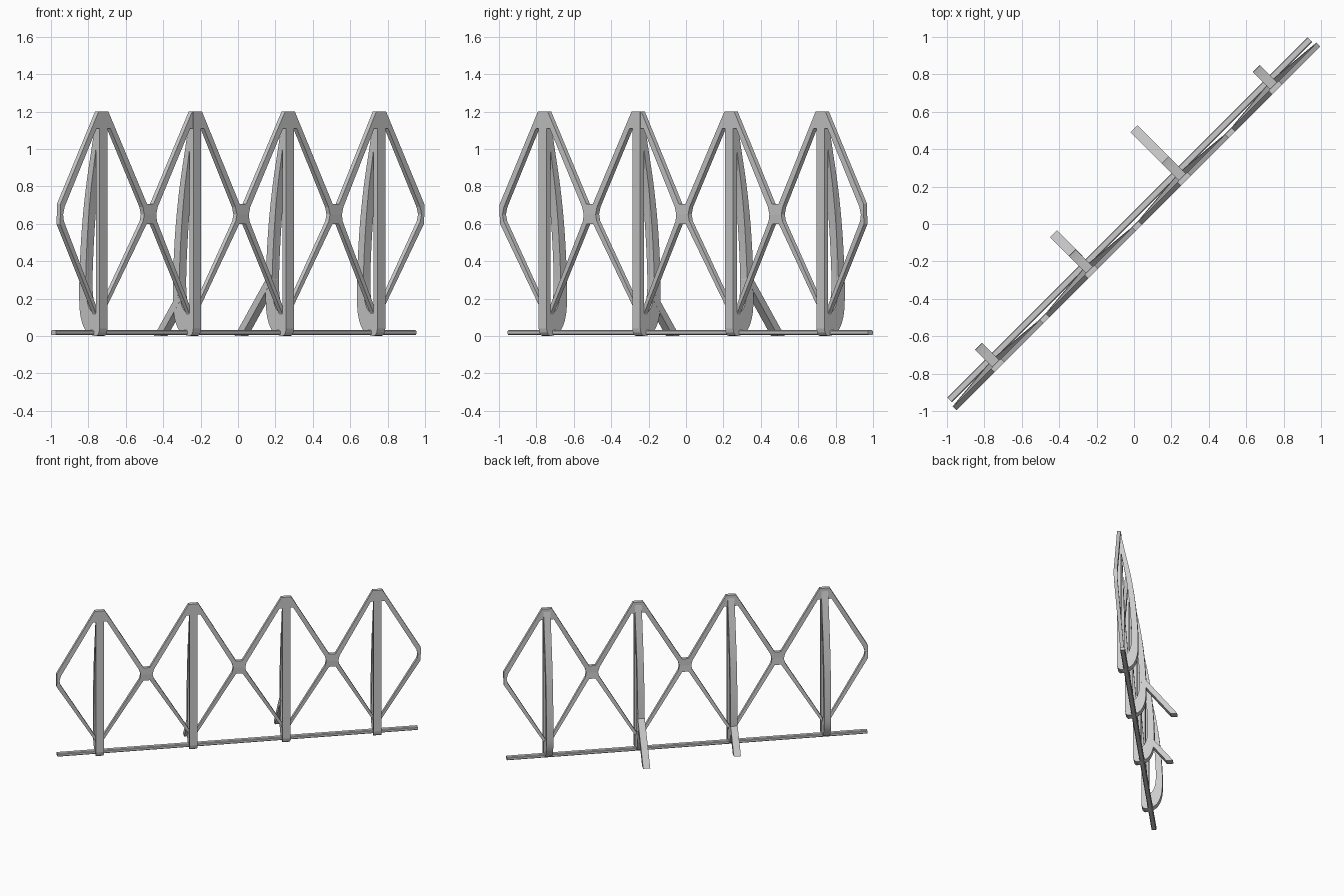
import bpy, bmesh, math
from mathutils import Matrix

if "Cube" in bpy.data.objects:
    bpy.data.objects.remove(bpy.data.objects["Cube"])

# Everything is built along local x, then turned 45 degrees about z.
TURN = Matrix.Rotation(math.radians(45), 4, 'Z')
POSTS = [-1.05, -0.342, 0.36, 1.05]
NODES = [-1.4, -0.696, 0.004, 0.708, 1.4]
FRONT, BACK = -0.033, -0.006

steel = bpy.data.materials.new("grey_steel")
steel.diffuse_color = (0.60, 0.60, 0.60, 1)
steel.use_nodes = True
steel.node_tree.nodes["Principled BSDF"].inputs["Base Color"].default_value = steel.diffuse_color


def prism(name, pts, lo, hi, axis='y', lean=0.0):
    """Extrude a 2D outline (x,z along y, or y,z along x). lean shifts low points back."""
    bm = bmesh.new()
    rings = []
    for d in (lo, hi):
        ring = []
        for a, z in pts:
            if axis == 'y':
                co = (a, d + lean * max(0.0, (0.65 - z) / 0.55), z)
            else:
                co = (d, a, z)
            ring.append(bm.verts.new(co))
        rings.append(ring)
    n = len(pts)
    bm.faces.new(rings[0])
    bm.faces.new(rings[1][::-1])
    for i in range(n):
        j = (i + 1) % n
        bm.faces.new((rings[0][i], rings[1][i], rings[1][j], rings[0][j]))
    bmesh.ops.recalc_face_normals(bm, faces=bm.faces)
    return finish(name, bm)


def finish(name, bm, smooth=False):
    me = bpy.data.meshes.new(name)
    bm.to_mesh(me)
    bm.free()
    me.materials.append(steel)
    ob = bpy.data.objects.new(name, me)
    bpy.context.collection.objects.link(ob)
    ob.matrix_world = TURN
    if smooth:
        bpy.ops.object.select_all(action='DESELECT')
        ob.select_set(True)
        bpy.context.view_layer.objects.active = ob
        bpy.ops.object.shade_smooth_by_angle(angle=math.radians(30))
    return ob


def spline(pts, steps=5):
    """Smooth Catmull-Rom curve through the points."""
    p = [pts[0]] + pts + [pts[-1]]
    out = []
    for i in range(1, len(p) - 2):
        for s in range(steps):
            t = s / steps
            out.append(tuple(0.5 * (2 * b + (c - a) * t + (2 * a - 5 * b + 4 * c - d) * t * t
                                    + (3 * b - a - 3 * c + d) * t ** 3)
                             for a, b, c, d in zip(p[i - 1], p[i], p[i + 1], p[i + 2])))
    return out + [pts[-1]]


# Bowed rear stiffener: outer and inner curve in (depth, height)
OUTER = spline([(-0.008, 1.19), (0.032, 1.0), (0.073, 0.8), (0.102, 0.6), (0.119, 0.4),
                (0.125, 0.24), (0.118, 0.12), (0.085, 0.04), (0.03, 0.005), (-0.015, 0.002)])
INNER = spline([(-0.015, 1.08), (0.007, 0.95), (0.036, 0.78), (0.057, 0.6), (0.072, 0.4),
                (0.075, 0.25), (0.06, 0.17), (0.03, 0.13), (-0.015, 0.12)])


def bow(x):
    bm = bmesh.new()
    n = 46
    grid = []
    for i in range(n):
        f = i / (n - 1)
        row = []
        for curve in (OUTER, INNER):
            k = f * (len(curve) - 1)
            a = min(int(k), len(curve) - 2)
            t = k - a
            y, z = (curve[a][c] * (1 - t) + curve[a + 1][c] * t for c in (0, 1))
            row += [bm.verts.new((x - 0.026, y, z)), bm.verts.new((x + 0.026, y, z))]
        grid.append((row[0], row[1], row[3], row[2]))
    for g, h in zip(grid, grid[1:]):
        for i in range(4):
            j = (i + 1) % 4
            bm.faces.new((g[i], g[j], h[j], h[i]))
    bm.faces.new(grid[0])
    bm.faces.new(grid[-1][::-1])
    bmesh.ops.recalc_face_normals(bm, faces=bm.faces)
    finish("rear_bow", bm, True)


for i, x in enumerate(POSTS):
    # Front post with a rounded foot
    prism("post", [(-0.034, 1.2), (-0.034, 0.04), (-0.029, 0.018), (-0.018, 0.004),
                   (-0.005, 0.0), (-0.005, 1.2)], x - 0.03, x + 0.03, 'x')
    bow(x)
    # Gusset plate at the apex
    prism("apex_plate", [(x - 0.037, 1.2), (x + 0.037, 1.2), (x + 0.08, 1.125), (x + 0.05, 1.11),
                         (x - 0.05, 1.11), (x - 0.08, 1.125)], FRONT, BACK)
    # Diagonal bars from the post to the nodes on both sides
    for c, s in ((NODES[i], -1), (NODES[i + 1], 1)):
        # Outermost bars stop at a plain vertical edge; inner ones meet at a crossing
        e = c - s * 0.024 if abs(c) > 1.2 else c
        prism("upper_bar", [(x + s * 0.037, 1.2), (c - s * 0.024, 0.705), (e, 0.705), (e, 0.65),
                            (c - s * 0.045, 0.65), (c - s * 0.056, 0.69), (x + s * 0.052, 1.11)],
              FRONT, BACK)
        prism("lower_bar", [(e, 0.65), (e, 0.6), (c - s * 0.024, 0.6), (x + s * 0.01, 0.09),
                            (x + s * 0.01, 0.13), (c - s * 0.052, 0.615), (c - s * 0.045, 0.65)],
              FRONT, BACK, lean=0.03)

# Ground rail with softened edges, behind the posts
rail = [(0.014, 0.010), (0.019, 0.005), (0.046, 0.005), (0.051, 0.010),
        (0.051, 0.026), (0.046, 0.031), (0.019, 0.031), (0.014, 0.026)]
prism("ground_rail", rail, -1.362, 1.362, 'x')

# Slanted rear legs on the two middle posts
for x, foot in ((POSTS[1], 0.267), (POSTS[2], 0.36)):
    rise = (foot - 0.09) * 1.28
    prism("rear_leg", [(foot, 0.0), (foot - 0.05, 0.0), (0.09 - 0.015, rise - 0.045),
                       (0.09, rise)], x - 0.0265, x + 0.0265, 'x')
